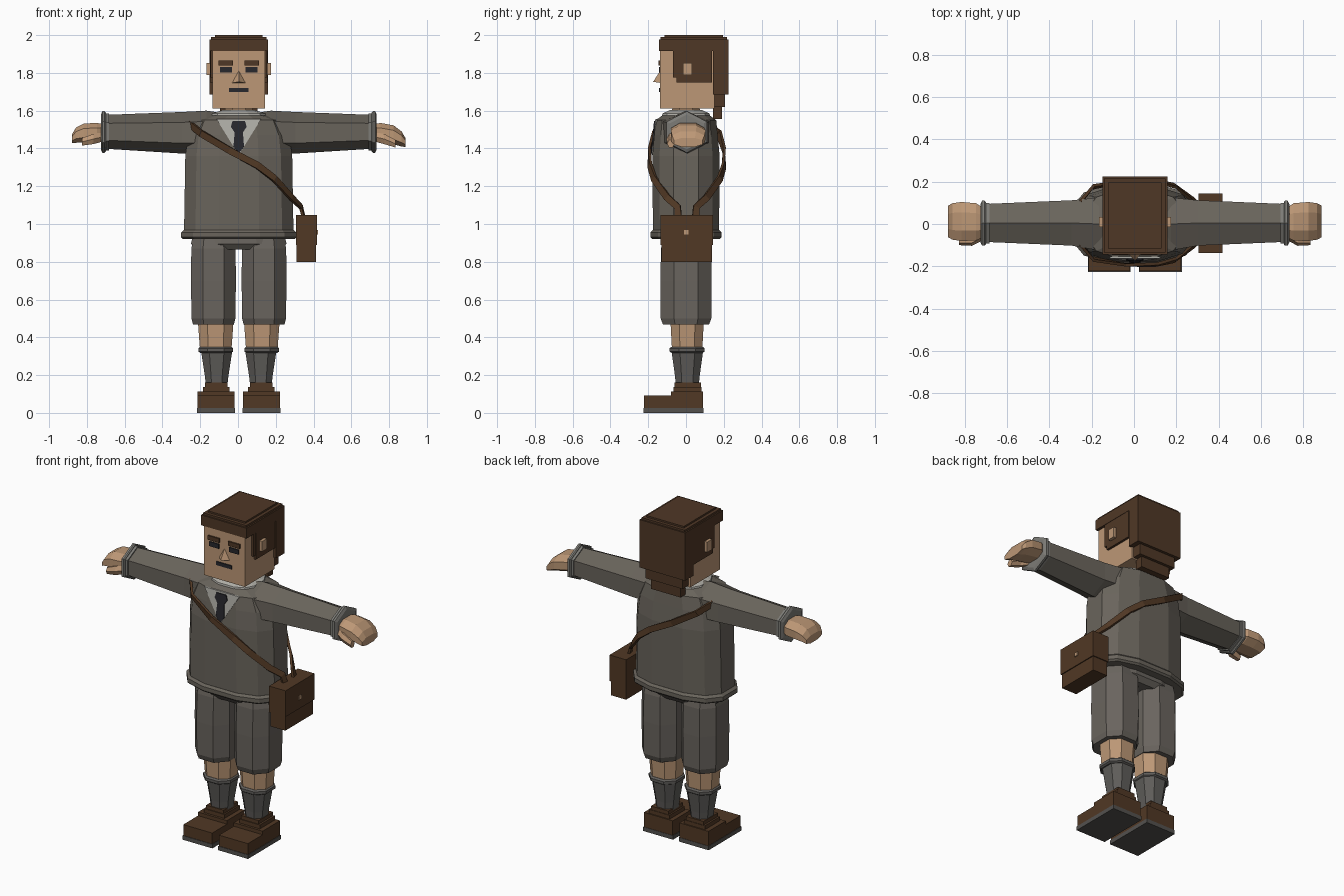
import bpy, bmesh
from math import sin, cos, pi
from mathutils import Vector

cube = bpy.data.objects.get("Cube")
if cube:
    bpy.data.objects.remove(cube)

SHIFT = Vector((0.004, 0, 0))   # small offset of the figure's middle


def material(name, hexcode):
    lin = [(int(hexcode[i:i + 2], 16) / 255) ** 2.2 for i in (0, 2, 4)] + [1]
    m = bpy.data.materials.new(name)
    m.use_nodes = True
    m.diffuse_color = lin
    bsdf = m.node_tree.nodes["Principled BSDF"]
    bsdf.inputs["Base Color"].default_value = lin
    bsdf.inputs["Roughness"].default_value = 0.9
    return m


wool = material("jumper grey", "69645c")
cloth = material("shorts grey", "69645e")
knit = material("sock grey", "5f5d5a")
trim = material("cuff grey", "7c7b76")
linen = material("shirt pale grey", "b0aea7")
black = material("tie and eye black", "2b2b30")
skin = material("skin", "bb9675")
hair = material("hair brown", "503a2a")
leather = material("leather brown", "523b29")
rubber = material("sole grey", "54524f")


def finish(name, bm, mat):
    bmesh.ops.recalc_face_normals(bm, faces=bm.faces)
    bmesh.ops.translate(bm, verts=bm.verts, vec=SHIFT)
    me = bpy.data.meshes.new(name)
    bm.to_mesh(me)
    bm.free()
    me.materials.append(mat)
    ob = bpy.data.objects.new(name, me)
    bpy.context.collection.objects.link(ob)
    return ob


def box(name, x, y, z, mat):
    bm = bmesh.new()
    bmesh.ops.create_cube(bm, size=1)
    for v in bm.verts:
        v.co = [lo + (c + 0.5) * (hi - lo) for c, (lo, hi) in zip(v.co, (x, y, z))]
    return finish(name, bm, mat)


def hull(name, pts, mat):
    bm = bmesh.new()
    for p in pts:
        bm.verts.new(p)
    bmesh.ops.convex_hull(bm, input=bm.verts)
    return finish(name, bm, mat)


def ring(n, power=1.0, phase=0.5):
    """Unit outline with n sides, scaled to touch -1..1 both ways."""
    def sp(v):
        return abs(v) ** power * (1 if v > 0 else -1)
    pts = [(sp(cos(a)), sp(sin(a))) for a in ((i + phase) * 2 * pi / n for i in range(n))]
    mu, mv = max(p[0] for p in pts), max(p[1] for p in pts)
    return [(u / mu, v / mv) for u, v in pts]


def loft(name, outline, sections, mat):
    """sections: (centre, u axis, v axis) for each ring."""
    bm = bmesh.new()
    rows = [[bm.verts.new(Vector(c) + Vector(u) * a + Vector(v) * b) for a, b in outline]
            for c, u, v in sections]
    n = len(outline)
    for r, q in zip(rows, rows[1:]):
        for i in range(n):
            bm.faces.new((r[i], r[(i + 1) % n], q[(i + 1) % n], q[i]))
    bm.faces.new(rows[0])
    bm.faces.new(rows[-1])
    return finish(name, bm, mat)


def upright(name, outline, rows, mat, x=0.0, y=0.0):
    """rows: (z, half width, half depth)."""
    return loft(name, outline, [((x, y, z), (a, 0, 0), (0, b, 0)) for z, a, b in rows], mat)


def sideways(name, outline, rows, mat, s):
    """rows: (x, y centre, z centre, half depth, half height)."""
    return loft(name, outline, [((s * x, y, z), (0, b, 0), (0, 0, c)) for x, y, z, b, c in rows], mat)


def chest_plate(name, outline, lift, mat):
    """Thin plate lying on the sloping chest."""
    bm = bmesh.new()
    verts = [bm.verts.new((x, -0.178 + (z - 1.36) * 0.095 - lift, z)) for x, z in outline]
    front = bm.faces.new(verts)
    ext = bmesh.ops.extrude_face_region(bm, geom=[front])
    bmesh.ops.translate(bm, vec=(0, 0.009, 0),
                        verts=[g for g in ext["geom"] if isinstance(g, bmesh.types.BMVert)])
    return finish(name, bm, mat)


body, eight = ring(12, 0.75), ring(8, 0.85)
hexagon = ring(6, 1.0, 0.0)
point_hex = [(b, a) for a, b in hexagon]   # points up and down

# Torso, hem, neck and collar
upright("jumper_body", body, [(0.94, 0.29, 0.175), (1.36, 0.283, 0.178), (1.47, 0.268, 0.168),
                              (1.55, 0.23, 0.16), (1.575, 0.15, 0.125)], wool)
upright("jumper_hem", body, [(0.92, 0.295, 0.178), (0.93, 0.305, 0.188), (0.955, 0.305, 0.188),
                             (0.968, 0.29, 0.176)], wool)
upright("neck", eight, [(1.55, 0.075, 0.075), (1.63, 0.072, 0.072)], skin)
upright("shirt_collar", body, [(1.55, 0.148, 0.13), (1.585, 0.14, 0.125), (1.603, 0.085, 0.085)], linen)
chest_plate("shirt_front", [(-0.118, 1.555), (0.118, 1.555), (0, 1.365)], 0.003, linen)
chest_plate("tie", [(-0.033, 1.545), (0.033, 1.545), (0.042, 1.515), (0.022, 1.485), (0.028, 1.41),
                    (0, 1.372), (-0.028, 1.41), (-0.022, 1.485), (-0.042, 1.515)], 0.009, black)

# Head and face
box("head", (-0.138, 0.138), (-0.137, 0.15), (1.612, 1.95), skin)
hull("nose", [(-0.036, -0.136, 1.747), (0.036, -0.136, 1.747), (0, -0.136, 1.812),
              (0, -0.174, 1.753)], skin)
box("mouth", (-0.052, 0.052), (-0.143, -0.136), (1.698, 1.72), black)

# Hair: stepped cap and back
for i, (inset, z0, z1) in enumerate([(0, 1.915, 1.978), (0.008, 1.97, 1.99), (0.028, 1.98, 2.0)]):
    box(f"hair_cap_{i}", (-0.154 + inset, 0.154 - inset), (-0.143 + inset, 0.224 - inset), (z0, z1), hair)
for i, (hx, y1, z0, z1) in enumerate([(0.154, 0.224, 1.685, 1.96), (0.125, 0.207, 1.62, 1.7),
                                      (0.1, 0.19, 1.555, 1.63)]):
    box(f"hair_back_{i}", (-hx, hx), (0.143, y1), (z0, z1), hair)

for s, side in ((1, "left"), (-1, "right")):
    def span(a, b):
        return tuple(sorted((s * a, s * b)))

    # Side hair, ear, brow and eye
    box(side + "_side_hair", span(0.13, 0.152), (-0.05, 0.137), (1.75, 1.92), hair)
    box(side + "_sideburn", span(0.13, 0.15), (-0.07, -0.045), (1.775, 1.92), hair)
    box(side + "_ear", span(0.13, 0.17), (-0.015, 0.032), (1.79, 1.853), skin)
    box(side + "_brow", span(0.03, 0.108), (-0.146, -0.136), (1.84, 1.866), hair)
    box(side + "_eye", span(0.035, 0.1), (-0.144, -0.136), (1.802, 1.83), black)

    # Sleeve and cuff
    sideways(side + "_sleeve", point_hex, [(0.1, 0, 1.49, 0.12, 0.1), (0.17, 0, 1.487, 0.125, 0.113),
                                           (0.3, 0.005, 1.483, 0.107, 0.11),
                                           (0.7, 0.005, 1.488, 0.09, 0.09)], wool, s)
    sideways(side + "_cuff_inner", point_hex, [(0.688, 0.004, 1.488, 0.096, 0.098),
                                               (0.708, 0.004, 1.488, 0.096, 0.098)], trim, s)
    sideways(side + "_cuff_outer", point_hex, [(0.704, 0.004, 1.487, 0.1, 0.104),
                                               (0.71, 0.004, 1.487, 0.106, 0.11),
                                               (0.722, 0.004, 1.487, 0.106, 0.11),
                                               (0.73, 0.004, 1.487, 0.09, 0.092)], trim, s)

    # Hand with bent fingers and thumb
    droop = 0.02 if s > 0 else 0.0
    sideways(side + "_hand", eight, [(0.7, 0.005, 1.485, 0.06, 0.04), (0.75, 0.01, 1.485, 0.088, 0.05),
                                     (0.82, 0.012, 1.482 - droop / 2, 0.092, 0.05),
                                     (0.862, 0.012, 1.47 - droop, 0.086, 0.04),
                                     (0.882, 0.012, 1.452 - droop, 0.075, 0.024)], skin, s)
    sideways(side + "_thumb", hexagon, [(0.725, -0.05, 1.46, 0.03, 0.025), (0.77, -0.075, 1.45, 0.028, 0.027),
                                        (0.83, -0.08, 1.435 - droop / 2, 0.02, 0.02)], skin, s)

    # Shorts leg, knee, sock
    upright(side + "_shorts_leg", eight, [(0.468, 0.108, 0.122), (0.5, 0.116, 0.134), (0.7, 0.119, 0.136),
                                          (0.87, 0.117, 0.132), (0.93, 0.105, 0.12)], cloth, s * 0.134)
    upright(side + "_knee", eight, [(0.33, 0.083, 0.08), (0.48, 0.094, 0.088)], skin, s * 0.122, 0.006)
    upright(side + "_sock_top", eight, [(0.318, 0.083, 0.083), (0.325, 0.092, 0.093),
                                        (0.342, 0.092, 0.093), (0.35, 0.082, 0.083)], knit, s * 0.122, 0.006)
    upright(side + "_sock", eight, [(0.14, 0.056, 0.06), (0.2, 0.063, 0.066), (0.33, 0.083, 0.084)],
            knit, s * 0.117, 0.007)

    # Shoe
    box(side + "_sole", span(0.02, 0.222), (-0.226, 0.092), (0, 0.025), rubber)
    box(side + "_shoe_toe", span(0.023, 0.219), (-0.223, -0.07), (0.02, 0.092), leather)
    box(side + "_shoe_heel", span(0.023, 0.219), (-0.08, 0.09), (0.02, 0.114), leather)
    box(side + "_shoe_ankle", span(0.05, 0.19), (-0.065, 0.083), (0.11, 0.138), leather)
    box(side + "_shoe_tongue", span(0.06, 0.178), (-0.06, 0.08), (0.13, 0.16), leather)

# Hips
upright("shorts_hips", body, [(0.865, 0.2, 0.11), (0.895, 0.253, 0.134), (0.95, 0.24, 0.13)], cloth)

# Bag at the left hip
box("bag_body", (0.306, 0.408), (-0.13, 0.138), (0.8, 0.9), leather)
box("bag_flap", (0.302, 0.414), (-0.136, 0.144), (0.888, 1.048), leather)
box("bag_clasp", (0.41, 0.42), (-0.01, 0.014), (0.945, 0.968), skin)

# Shoulder strap, as a flat ribbon on front and back
path = [(-0.26, 0.09, 1.53), (-0.2, 0.165, 1.48), (-0.05, 0.192, 1.39), (0.1, 0.192, 1.31),
        (0.19, 0.17, 1.24), (0.28, 0.1, 1.14), (0.33, 0.045, 1.09), (0.345, 0.04, 1.03)]
for s, side in ((-1, "front"), (1, "back")):
    pts = [Vector((x, s * y + (0.01 if s > 0 else 0), z)) for x, y, z in path]
    bm = bmesh.new()
    rows = []
    for i, p in enumerate(pts):
        along = pts[min(i + 1, len(pts) - 1)] - pts[max(i - 1, 0)]
        across = along.cross(Vector((p.x, p.y, 0))).normalized() * 0.018
        rows.append((bm.verts.new(p - across), bm.verts.new(p + across)))
    for a, b in zip(rows, rows[1:]):
        bm.faces.new((a[0], a[1], b[1], b[0]))
    strap = finish(side + "_strap", bm, leather)
    solid = strap.modifiers.new("thickness", "SOLIDIFY")
    solid.thickness = 0.014
    solid.offset = 0
